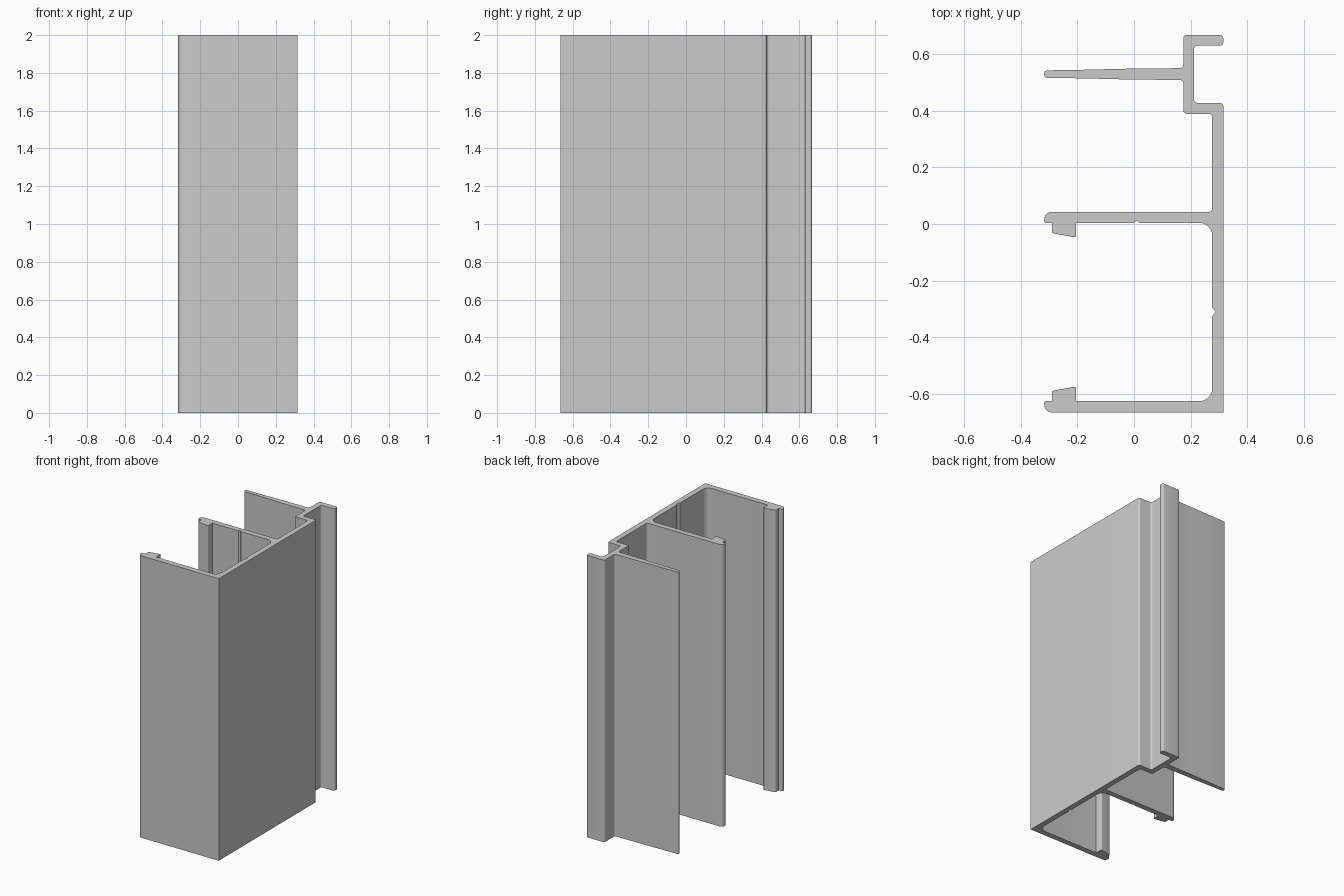
import bpy
import bmesh
from math import sin, tan
from mathutils import Vector

cube = bpy.data.objects.get("Cube")
if cube:
    bpy.data.objects.remove(cube, do_unlink=True)

HEIGHT = 2.0
ARC_STEPS = 6

# Main edges of the section
LEFT, RIGHT = -0.317, 0.315
FRONT, BACK = -0.665, 0.667
WALL_INNER = 0.276
WEB_TOP, WEB_BOTTOM = 0.043, 0.004
FLANGE_INNER = -0.625
STEP_LEFT, STEP_RIGHT = 0.174, 0.212
SMALL, CORNER = 0.012, 0.045


def fillet(prev, point, nxt, radius):
    """Return the arc that rounds one corner of the outline."""
    if not radius:
        return [point]
    u = (prev - point).normalized()
    v = (nxt - point).normalized()
    half = u.angle(v) / 2
    center = point + (u + v).normalized() * radius / sin(half)
    reach = radius / tan(half)
    start = (point + u * reach - center).normalized()
    end = (point + v * reach - center).normalized()
    return [center + start.slerp(end, i / ARC_STEPS) * radius
            for i in range(ARC_STEPS + 1)]


def rounded_outline(corners):
    points = [Vector(c[:2]) for c in corners]
    outline = []
    for i, corner in enumerate(corners):
        outline += fillet(points[i - 1], points[i],
                          points[(i + 1) % len(points)], corner[2])
    return outline


def clip_lip(outer, inner, side):
    """Rounded lip with a snap hook; side is the way the hook points."""
    return [
        (LEFT, outer, 0.028),
        (LEFT, inner, 0.007),
        (-0.29, inner, 0),
        (-0.29, inner + side * 0.036, 0.009),
        (-0.204, inner + side * 0.052, 0.007),
        (-0.204, inner, 0),
    ]


def extrude_section(name, outline, height, material):
    bm = bmesh.new()
    base = bm.faces.new([bm.verts.new((p.x, p.y, 0)) for p in outline])
    result = bmesh.ops.extrude_face_region(bm, geom=[base], use_keep_orig=True)
    top = [g for g in result["geom"] if isinstance(g, bmesh.types.BMVert)]
    bmesh.ops.translate(bm, verts=top, vec=(0, 0, height))
    bmesh.ops.recalc_face_normals(bm, faces=bm.faces)
    mesh = bpy.data.meshes.new(name)
    bm.to_mesh(mesh)
    bm.free()
    mesh.materials.append(material)
    obj = bpy.data.objects.new(name, mesh)
    bpy.context.collection.objects.link(obj)
    bpy.ops.object.select_all(action="DESELECT")
    obj.select_set(True)
    bpy.context.view_layer.objects.active = obj
    bpy.ops.object.shade_smooth_by_angle()


def flat_material(name, color):
    mat = bpy.data.materials.new(name)
    mat.use_nodes = True
    mat.diffuse_color = color
    mat.node_tree.nodes["Principled BSDF"].inputs["Base Color"].default_value = color
    return mat


# Outer wall and the stepped channel at the back
wall_and_step = [
    (RIGHT, FRONT, 0),
    (RIGHT, 0.427, SMALL),
    (STEP_RIGHT, 0.427, SMALL),
    (STEP_RIGHT, 0.629, SMALL),
    (RIGHT, 0.629, SMALL),
    (RIGHT, BACK, SMALL),
    (STEP_LEFT, BACK, SMALL),
]

# Thin fin that tapers towards its free end
FIN_CENTER = 0.529
fin_taper = [(STEP_LEFT, 0.021, SMALL), (-0.02, 0.019, 0),
             (-0.19, 0.015, 0), (LEFT, 0.013, 0.011)]
fin = [(x, FIN_CENTER + t, r) for x, t, r in fin_taper]
fin += [(x, FIN_CENTER - t, r) for x, t, r in reversed(fin_taper)]

# Step returning to the wall, then the middle web with its clip
step_return = [
    (STEP_LEFT, 0.389, SMALL),
    (WALL_INNER, 0.389, SMALL),
    (WALL_INNER, WEB_TOP, SMALL),
]
web_clip = clip_lip(WEB_TOP, WEB_BOTTOM, -1)

# Chamber inside, with a small score groove in the web and in the wall
chamber = [
    (0, WEB_BOTTOM, 0),
    (0.01, WEB_BOTTOM + 0.008, 0),
    (0.02, WEB_BOTTOM, 0),
    (WALL_INNER, WEB_BOTTOM, CORNER),
    (WALL_INNER, -0.295, 0),
    (WALL_INNER + SMALL, -0.31, 0),
    (WALL_INNER, -0.325, 0),
    (WALL_INNER, FLANGE_INNER, CORNER),
]

# Front flange ends in the mirrored clip
flange_clip = clip_lip(FRONT, FLANGE_INNER, 1)[::-1]

aluminium = flat_material("plain grey", (0.6, 0.6, 0.6, 1))
section = wall_and_step + fin + step_return + web_clip + chamber + flange_clip
extrude_section("extruded_frame_profile", rounded_outline(section), HEIGHT, aluminium)
